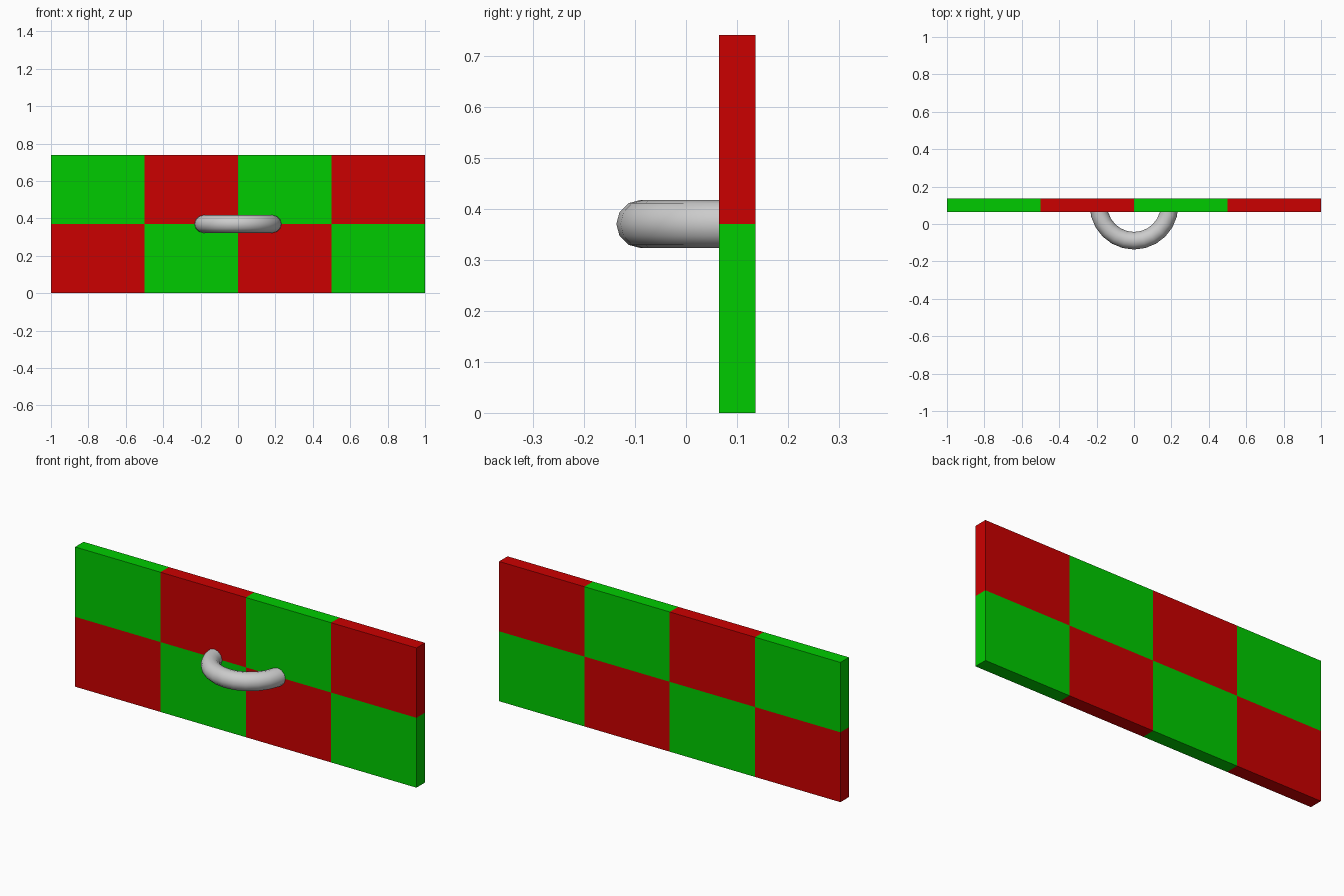
import bpy, bmesh, math
from mathutils import Vector, Matrix

if "Cube" in bpy.data.objects:
    bpy.data.objects.remove(bpy.data.objects["Cube"])

WIDTH, HEIGHT, DEPTH = 2.0, 0.74, 0.071
PANEL_Y = 0.1005
MID_Z = HEIGHT / 2


def make_object(name, bm):
    mesh = bpy.data.meshes.new(name)
    bm.to_mesh(mesh)
    bm.free()
    obj = bpy.data.objects.new(name, mesh)
    bpy.context.collection.objects.link(obj)
    return obj


def make_material(name, color):
    mat = bpy.data.materials.new(name)
    mat.diffuse_color = color
    mat.use_nodes = True
    mat.node_tree.nodes["Principled BSDF"].inputs["Base Color"].default_value = mat.diffuse_color
    return mat


# Panel: one slab, cut into a 4 x 2 checkerboard
bm = bmesh.new()
bmesh.ops.create_cube(bm, size=1, matrix=Matrix.Translation((0, PANEL_Y, MID_Z))
                      @ Matrix.Diagonal((WIDTH, DEPTH, HEIGHT, 1)))
cuts = [((x, 0, 0), (1, 0, 0)) for x in (-0.5, 0, 0.5)] + [((0, 0, MID_Z), (0, 0, 1))]
for co, no in cuts:
    bmesh.ops.bisect_plane(bm, geom=bm.verts[:] + bm.edges[:] + bm.faces[:],
                           plane_co=co, plane_no=no)
for f in bm.faces:
    c = f.calc_center_median()
    col = min(3, int((c.x + 1) / 0.5))
    row = int(c.z > MID_Z)
    f.material_index = (col + row) % 2
panel = make_object("checkered_panel", bm)
panel.data.materials.append(make_material("red", (0.6, 0.0, 0.0, 1)))
panel.data.materials.append(make_material("green", (0.0, 0.6, 0.0, 1)))

# Handle: round section spun through the front half circle, ends buried in the panel
RADIUS, TUBE = 0.19, 0.047
bm = bmesh.new()
circle = bmesh.ops.create_circle(
    bm, segments=12, radius=TUBE,
    matrix=Matrix.Translation((-RADIUS, PANEL_Y, MID_Z)) @ Matrix.Rotation(math.pi / 2, 4, 'X'))
bmesh.ops.spin(bm, geom=circle["verts"] + bm.edges[:], cent=Vector((0, PANEL_Y, MID_Z)),
               axis=(0, 0, 1), angle=math.pi, steps=12)
# Cap the open ends
bmesh.ops.holes_fill(bm, edges=[e for e in bm.edges if e.is_boundary], sides=0)
bmesh.ops.recalc_face_normals(bm, faces=bm.faces[:])
handle = make_object("handle", bm)
bpy.context.view_layer.objects.active = handle
handle.select_set(True)
bpy.ops.object.shade_smooth_by_angle(angle=math.radians(40))
